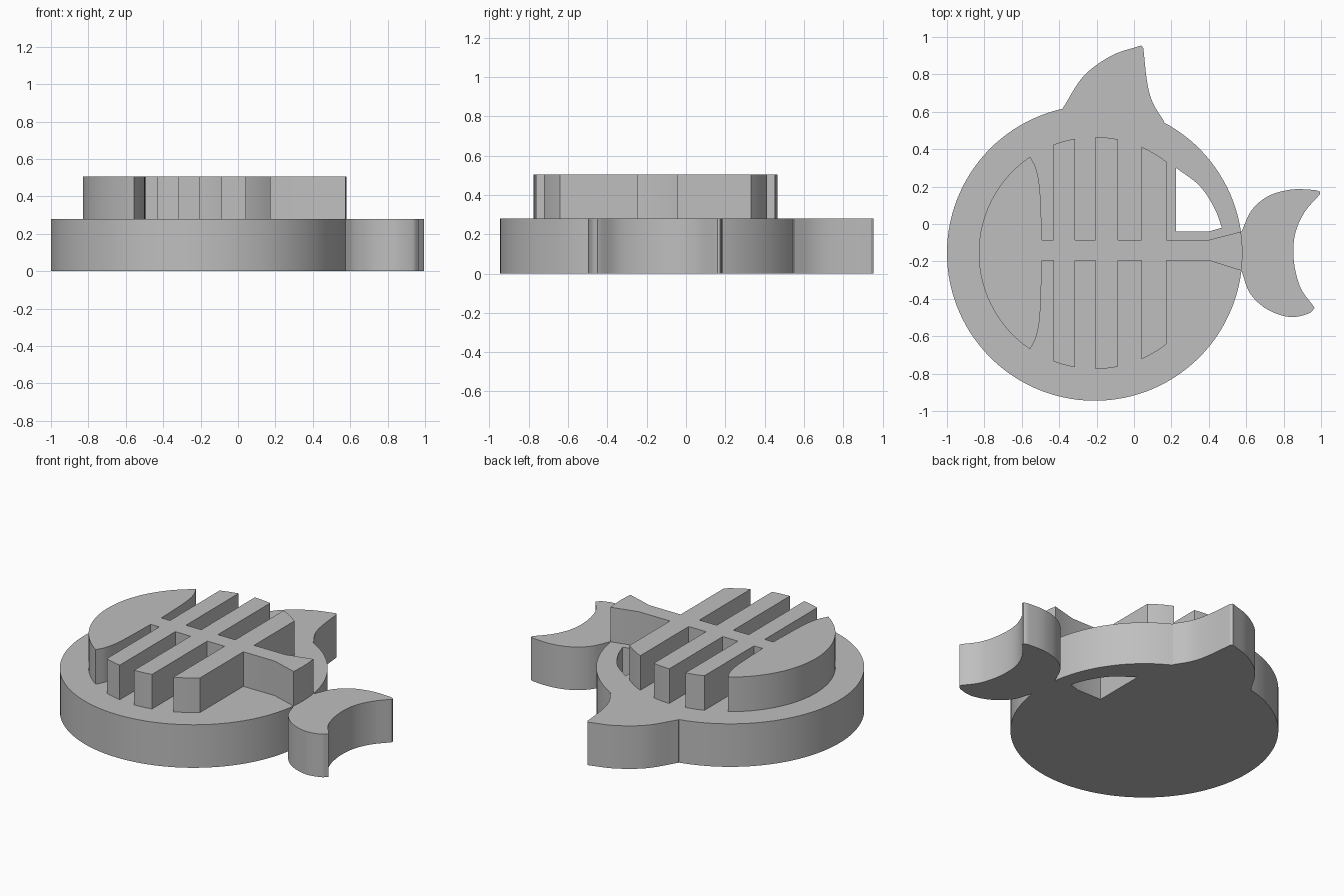
import bpy, bmesh
from math import sin, cos, radians, sqrt, atan2, degrees
from mathutils import Vector

cube = bpy.data.objects.get("Cube")
if cube:
    bpy.data.objects.remove(cube, do_unlink=True)

grey = bpy.data.materials.new("plain grey")
grey.use_nodes = True
grey.diffuse_color = (0.52, 0.52, 0.52, 1)
grey.node_tree.nodes["Principled BSDF"].inputs["Base Color"].default_value = grey.diffuse_color

CX, CY = -0.21, -0.155      # disc centre
BODY_R, BONE_R = 0.79, 0.62
BASE_TOP, BONE_TOP = 0.28, 0.505


def arc(r, a0, a1, step=3):
    n = max(1, round(abs(a1 - a0) / step))
    angles = [radians(a0 + (a1 - a0) * i / n) for i in range(n + 1)]
    return [(CX + r * cos(a), CY + r * sin(a)) for a in angles]


def spline(pts, n=6):
    """Smooth curve through the points."""
    p = [Vector(q) for q in pts]
    p = [2 * p[0] - p[1]] + p + [2 * p[-1] - p[-2]]
    out = []
    for a, b, c, d in zip(p, p[1:], p[2:], p[3:]):
        for i in range(n):
            t = i / n
            out.append(tuple(0.5 * (2 * b + (c - a) * t + (2 * a - 5 * b + 4 * c - d) * t * t
                                    + (3 * b - a - 3 * c + d) * t ** 3)))
    return out + [tuple(p[-2])]


def slab(name, loops, z0, z1):
    """Extrude an outline, with optional holes, between two heights."""
    bm = bmesh.new()
    for loop in loops:
        clean = [q for i, q in enumerate(loop)
                 if (Vector(q) - Vector(loop[i - 1])).length > 0.002]
        vs = [bm.verts.new((x, y, z0)) for x, y in clean]
        for i, v in enumerate(vs):
            bm.edges.new((vs[i - 1], v))
    bmesh.ops.triangle_fill(bm, edges=bm.edges[:], use_beauty=True)
    ext = bmesh.ops.extrude_face_region(bm, geom=bm.faces[:], use_keep_orig=True)
    top = [g for g in ext["geom"] if isinstance(g, bmesh.types.BMVert)]
    bmesh.ops.translate(bm, verts=top, vec=(0, 0, z1 - z0))
    bmesh.ops.recalc_face_normals(bm, faces=bm.faces[:])
    mesh = bpy.data.meshes.new(name)
    bm.to_mesh(mesh)
    bm.free()
    mesh.materials.append(grey)
    obj = bpy.data.objects.new(name, mesh)
    bpy.context.collection.objects.link(obj)
    bpy.ops.object.select_all(action="DESELECT")
    obj.select_set(True)
    bpy.context.view_layer.objects.active = obj
    bpy.ops.object.shade_smooth_by_angle(angle=radians(25))


# Round body with top fin and crescent tail in one outline
fin = (spline([(0.16, 0.55), (0.1, 0.65), (0.07, 0.76), (0.05, 0.94)])
       + spline([(0.04, 0.955), (-0.12, 0.9), (-0.27, 0.79), (-0.38, 0.62)]))
tail = (spline([(0.575, -0.25), (0.62, -0.37), (0.71, -0.455), (0.83, -0.497), (0.93, -0.48),
                (0.965, -0.45)])
        + spline([(0.96, -0.44), (0.89, -0.34), (0.855, -0.2), (0.86, -0.06), (0.91, 0.06),
                  (0.995, 0.16)])
        + spline([(0.995, 0.172), (0.96, 0.182), (0.84, 0.184), (0.72, 0.15), (0.63, 0.075),
                  (0.575, -0.04)]))
body = arc(BODY_R, 8.3, 62.3) + fin + arc(BODY_R, 102.4, 353.1) + tail
hole = [(0.225, -0.04), (0.4, -0.04)] + spline(
    [(0.47, -0.02), (0.43, 0.085), (0.35, 0.205), (0.225, 0.3)])
slab("fish_body", [body, hole], 0, BASE_TOP)

# Raised skeleton: head, spine and ribs in one outline
SPINE_HI, SPINE_LO = -0.085, -0.195
ribs = [(-0.43, -0.315), (-0.205, -0.085), (0.04, 0.175)]


def rim_angle(x, side):
    dx = x - CX
    return degrees(atan2(side * sqrt(BONE_R ** 2 - dx * dx), dx))


def rib(x0, x1, y, side):
    return [(x0, y)] + arc(BONE_R, rim_angle(x0, side), rim_angle(x1, side)) + [(x1, y)]


cheek = [(-0.555, 0.36), (-0.522, 0.29), (-0.502, 0.17), (-0.492, SPINE_HI)]
jaw = [(x, 2 * CY - y) for x, y in cheek[:3]] + [(-0.492, SPINE_LO)]
head_angle = degrees(atan2(cheek[0][1] - CY, cheek[0][0] - CX))
skeleton = spline(jaw)[::-1]
skeleton += arc(BONE_R, 360 - head_angle, head_angle)
skeleton += spline(cheek)
for x0, x1 in ribs:
    skeleton += rib(x0, x1, SPINE_HI, 1)
skeleton += [(0.4, SPINE_HI)] + arc(BODY_R, 8.3, -6.9) + [(0.4, SPINE_LO)]
for x0, x1 in reversed(ribs):
    skeleton += rib(x1, x0, SPINE_LO, -1)
slab("fish_skeleton", [skeleton], BASE_TOP, BONE_TOP)
